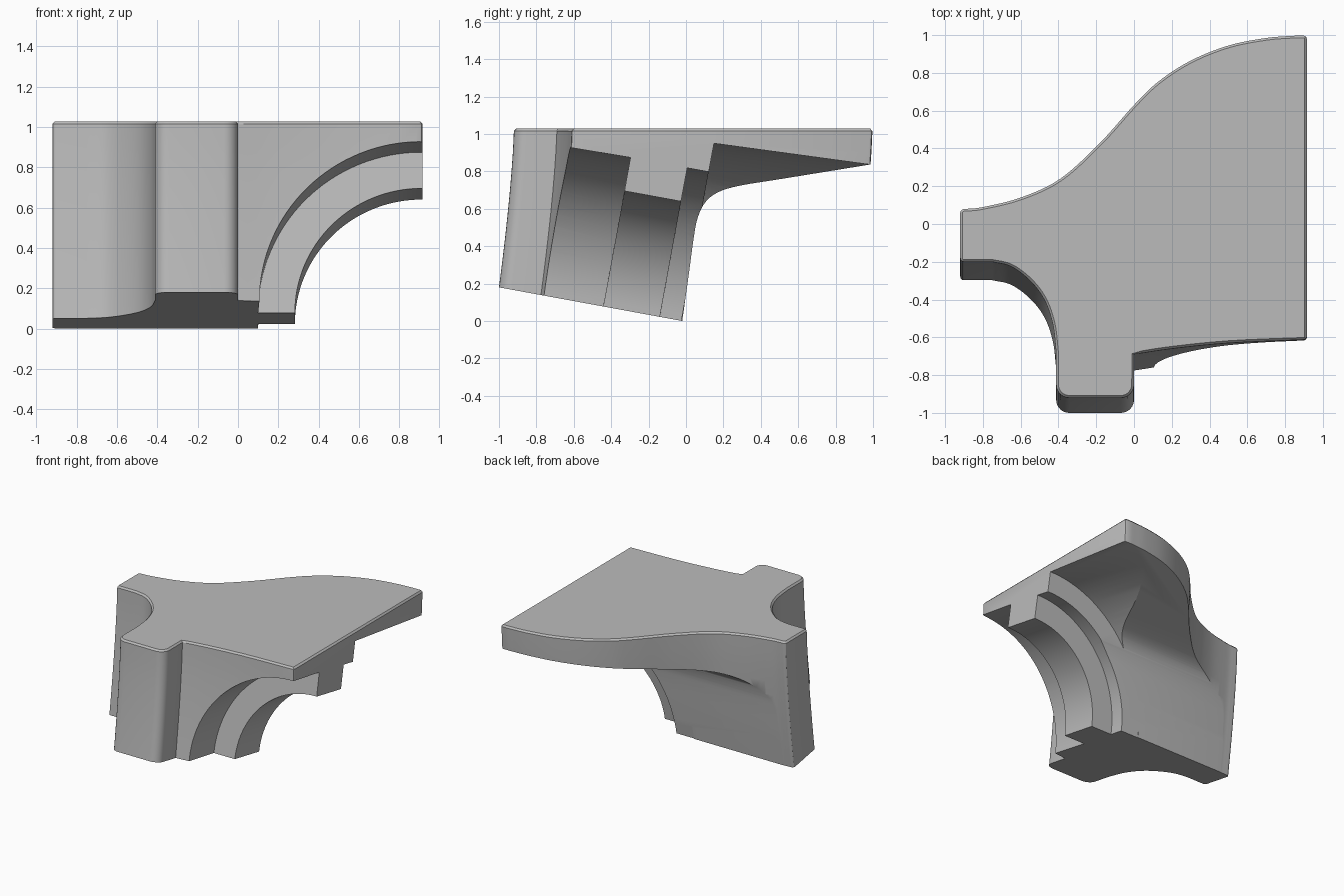
import bpy, bmesh, math
from mathutils import Vector, Matrix

if "Cube" in bpy.data.objects:
    bpy.data.objects.remove(bpy.data.objects["Cube"])


def smooth_path(pts, steps=6):
    """Catmull-Rom curve through 2D points."""
    p = [Vector(q) for q in pts]
    p = [2 * p[0] - p[1]] + p + [2 * p[-1] - p[-2]]
    out = []
    for a, b, c, d in zip(p, p[1:], p[2:], p[3:]):
        for i in range(steps):
            t = i / steps
            out.append(0.5 * (2 * b + (c - a) * t + (2 * a - 5 * b + 4 * c - d) * t * t
                              + (3 * b - a - 3 * c + d) * t ** 3))
    return out + [p[-2]]


def corner(cx, cy, r, start, steps=6):
    """Quarter-circle corner, counter-clockwise from the start angle."""
    return [Vector((cx + r * math.cos(math.radians(start + 90 * i / steps)),
                    cy + r * math.sin(math.radians(start + 90 * i / steps))))
            for i in range(steps + 1)]


def loft(name, rings, matrix=Matrix.Identity(4)):
    """Closed solid through equal-sized rings of 3D points."""
    bm = bmesh.new()
    loops = [[bm.verts.new(matrix @ Vector(q)) for q in ring] for ring in rings]
    n = len(loops[0])
    for lo, hi in zip(loops, loops[1:]):
        for i in range(n):
            bm.faces.new((lo[i], lo[(i + 1) % n], hi[(i + 1) % n], hi[i]))
    bm.faces.new(loops[0][::-1])
    bm.faces.new(loops[-1])
    bmesh.ops.recalc_face_normals(bm, faces=bm.faces)
    mesh = bpy.data.meshes.new(name)
    bm.to_mesh(mesh)
    bm.free()
    obj = bpy.data.objects.new(name, mesh)
    bpy.context.collection.objects.link(obj)
    return obj


# Plan outline, counter-clockwise from the left end of the wall
outline = (corner(-0.90, -0.18, 0.02, 180, 3)
           + smooth_path([(-0.75, -0.20), (-0.65, -0.225), (-0.55, -0.30), (-0.475, -0.40),
                          (-0.43, -0.53), (-0.412, -0.68)])
           + corner(-0.342, -0.85, 0.07, 180)
           + corner(-0.07, -0.85, 0.07, 270)
           + smooth_path([(0.0, -0.69), (0.2, -0.66), (0.5, -0.63), (0.9, -0.612)], 4)
           + corner(0.90, -0.597, 0.015, 270, 2)
           + corner(0.90, 0.982, 0.015, 0, 2)
           + smooth_path([(0.85, 0.997), (0.7, 0.985), (0.5, 0.945), (0.3, 0.865), (0.13, 0.755),
                          (0.0, 0.63), (-0.18, 0.43), (-0.39, 0.24), (-0.6, 0.14),
                          (-0.8, 0.09), (-0.89, 0.08)])
           + corner(-0.90, 0.06, 0.02, 90, 3))

# Springer block: the plan drops with a gentle forward lean, with a softened top rim
rings = []
for i in range(11):
    z = -0.1 + 1.115 * i / 10
    lean = -0.08 * ((1.03 - z) / 0.85) ** 1.4
    rings.append([(p.x, p.y + lean, z) for p in outline])
n = len(outline)
top = []
for i, p in enumerate(outline):
    d = (outline[(i + 1) % n] - outline[i - 1]).normalized()
    top.append((p.x - d.y * 0.012, p.y + d.x * 0.012, 1.028))
rings.append(top)
block = loft("vault_springer", rings)

# Tilted frame shared by the bed face and the arch
frame = Matrix.Translation((0.91, -0.02, 0)) @ Matrix.Rotation(math.radians(-10.4), 4, 'X')

# Bed face cutter
bed = loft("bed_cutter", [[(x, y, z) for x, y in ((-3, -2), (1, -2), (1, 2), (-3, 2))]
                          for z in (-1, 0)], frame)

# Stepped arch cutter: radius along the arch axis
steps = [(-1.5, 0.79), (-0.43, 0.81), (-0.4295, 0.628), (-0.122, 0.628),
         (-0.1215, 0.81), (-0.005, 0.81), (-0.0045, 0.965), (1.4, 1.03)]
seg = 128
arch = loft("arch_cutter", [[(r * math.cos(2 * math.pi * k / seg), v,
                              r * math.sin(2 * math.pi * k / seg)) for k in range(seg)]
                            for v, r in steps], frame)

# Rear web cutter: leaning wall curving out under the slab
web = [Vector((-0.08, -0.4)), Vector((-0.02, 0.0))] + smooth_path(
    [(0.015, 0.25), (0.042, 0.45), (0.062, 0.55), (0.10, 0.63), (0.165, 0.685),
     (0.28, 0.722), (0.5, 0.758)]) + [Vector((1.5, 0.92)), Vector((1.5, -0.4))]
rear = loft("rear_web_cutter", [[(x, p.x, p.y) for p in web] for x in (-1.5, 1.5)])

bpy.context.view_layer.objects.active = block
block.select_set(True)
for cutter in (bed, arch, rear):
    mod = block.modifiers.new(cutter.name, 'BOOLEAN')
    mod.operation = 'DIFFERENCE'
    mod.solver = 'EXACT'
    mod.object = cutter
    bpy.ops.object.modifier_apply(modifier=mod.name)
    bpy.data.objects.remove(cutter)

# Stone colour
stone = bpy.data.materials.new("grey_stone")
stone.diffuse_color = (0.5, 0.5, 0.5, 1)
stone.use_nodes = True
stone.node_tree.nodes["Principled BSDF"].inputs["Base Color"].default_value = stone.diffuse_color
block.data.materials.clear()
block.data.materials.append(stone)
for f in block.data.polygons:
    f.material_index = 0
bpy.ops.object.shade_smooth_by_angle(angle=math.radians(30))
